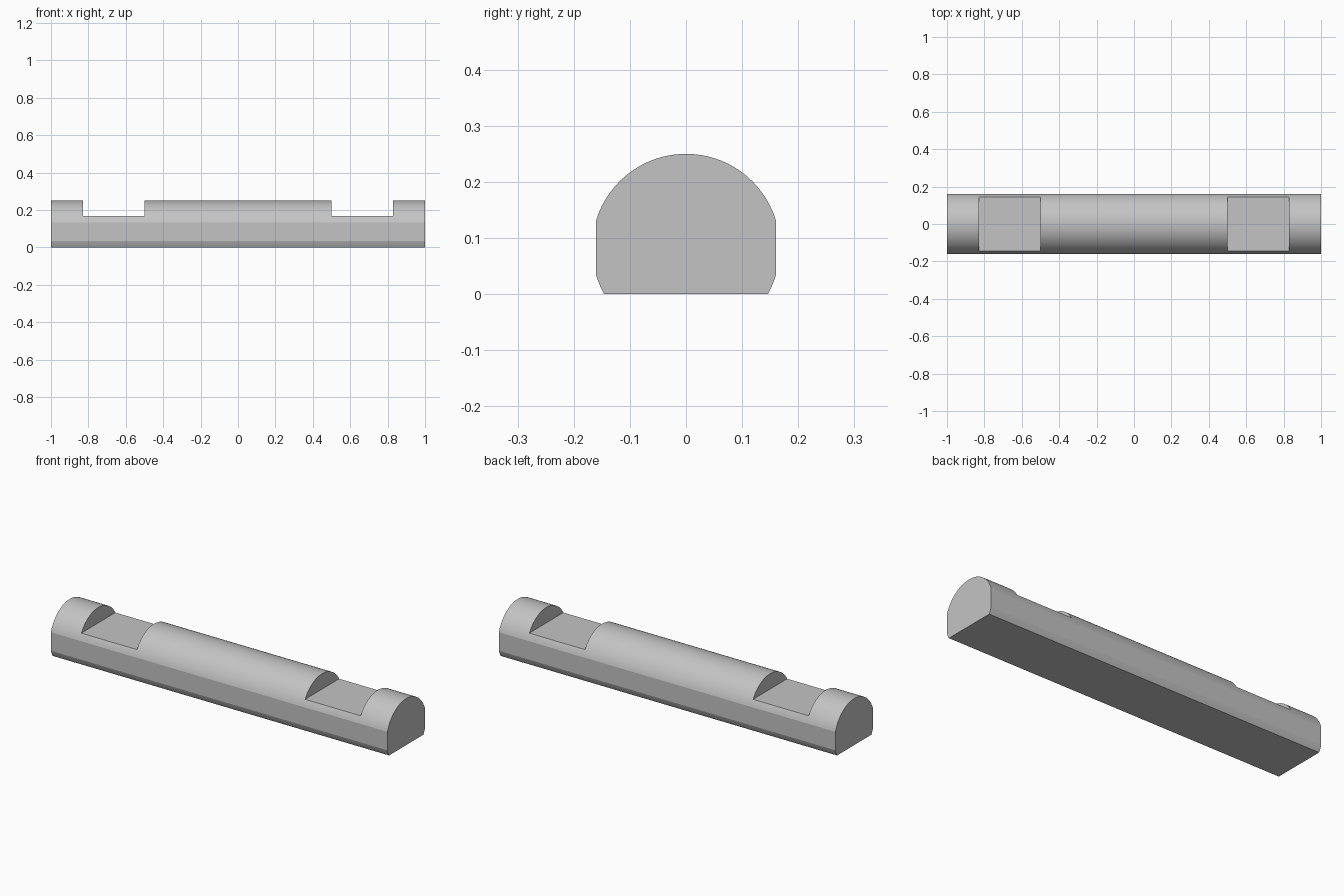
import bpy
import bmesh
import math

default_cube = bpy.data.objects.get("Cube")
if default_cube:
    bpy.data.objects.remove(default_cube, do_unlink=True)

RADIUS, AXIS_Z, HALF_WIDTH, HALF_LENGTH = 0.1675, 0.0825, 0.16, 1.0
NOTCH_INNER, NOTCH_OUTER, NOTCH_FLOOR = 0.5, 0.83, 0.167

grey = bpy.data.materials.new("grey")
grey.use_nodes = True
colour = (0.55, 0.55, 0.55, 1)
grey.diffuse_color = colour
grey.node_tree.nodes["Principled BSDF"].inputs["Base Color"].default_value = colour


def arc(start, end, steps):
    """Points (y, z) on the bar's circle between two angles."""
    return [(RADIUS * math.cos(a), AXIS_Z + RADIUS * math.sin(a))
            for a in (start + (end - start) * i / steps for i in range(steps + 1))]


def extrude_along_x(name, profile, x0, x1):
    bm = bmesh.new()
    face = bm.faces.new([bm.verts.new((x0, y, z)) for y, z in profile])
    grown = bmesh.ops.extrude_face_region(bm, geom=[face])["geom"]
    verts = [v for v in grown if isinstance(v, bmesh.types.BMVert)]
    bmesh.ops.translate(bm, verts=verts, vec=(x1 - x0, 0, 0))
    bmesh.ops.recalc_face_normals(bm, faces=bm.faces)
    mesh = bpy.data.meshes.new(name)
    bm.to_mesh(mesh)
    bm.free()
    mesh.materials.append(grey)
    obj = bpy.data.objects.new(name, mesh)
    bpy.context.collection.objects.link(obj)
    return obj


# Round bar with flat sides and a flat underside
side = math.acos(HALF_WIDTH / RADIUS)
base = math.asin(AXIS_Z / RADIUS)
profile = (arc(-base, -side, 4) + arc(side, math.pi - side, 48)
           + arc(math.pi + side, math.pi + base, 4))
bar = extrude_along_x("notched_bar", profile, -HALF_LENGTH, HALF_LENGTH)

# Flat-floored notch near each end
box = [(-0.3, NOTCH_FLOOR), (0.3, NOTCH_FLOOR), (0.3, 0.4), (-0.3, 0.4)]
bpy.context.view_layer.objects.active = bar
for label, sign in (("left", 1), ("right", -1)):
    x0, x1 = sorted((sign * NOTCH_INNER, sign * NOTCH_OUTER))
    cutter = extrude_along_x(label + "_notch_cutter", box, x0, x1)
    cutter.hide_render = True
    cut = bar.modifiers.new(label + "_notch", "BOOLEAN")
    cut.operation = "DIFFERENCE"
    cut.solver = "EXACT"
    cut.object = cutter
    bpy.ops.object.modifier_apply(modifier=cut.name)
    bpy.data.objects.remove(cutter, do_unlink=True)

# Smooth round surfaces, crisp flats
bpy.ops.object.select_all(action="DESELECT")
bar.select_set(True)
bpy.ops.object.shade_smooth_by_angle(angle=math.radians(12))
